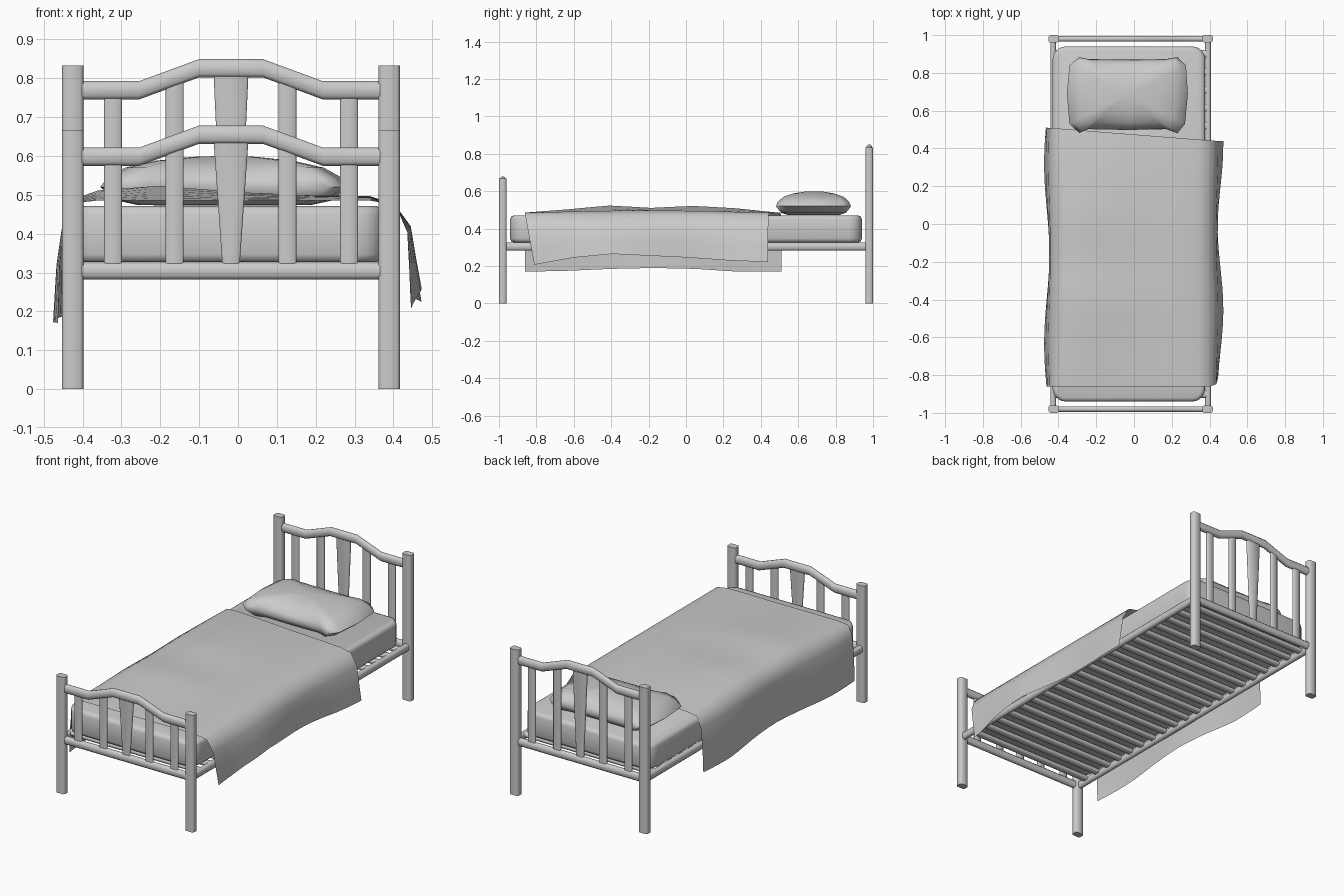
import bpy, bmesh, math
from mathutils import Vector

if "Cube" in bpy.data.objects:
    bpy.data.objects.remove(bpy.data.objects["Cube"])

CX = -0.018  # centre line of the frame


def make(name, verts, faces, smooth=True, angle=50):
    me = bpy.data.meshes.new(name)
    me.from_pydata(verts, [], faces)
    bm = bmesh.new()
    bm.from_mesh(me)
    bmesh.ops.recalc_face_normals(bm, faces=bm.faces)
    bm.to_mesh(me)
    bm.free()
    ob = bpy.data.objects.new(name, me)
    bpy.context.collection.objects.link(ob)
    if smooth:
        bpy.ops.object.select_all(action='DESELECT')
        ob.select_set(True)
        bpy.context.view_layer.objects.active = ob
        bpy.ops.object.shade_smooth_by_angle(angle=math.radians(angle))
    return ob


def loft(name, rings, **kw):
    """Skin closed rings of equal length and cap both ends."""
    n = len(rings[0])
    verts = [p for r in rings for p in r]
    faces = [(i * n + j, i * n + (j + 1) % n, (i + 1) * n + (j + 1) % n, (i + 1) * n + j)
             for i in range(len(rings) - 1) for j in range(n)]
    faces += [tuple(range(n)), tuple(range(len(verts) - n, len(verts)))]
    return make(name, verts, faces, **kw)


def octagon(w, h, c=0.3):
    a, b, k = w / 2, h / 2, c * min(w, h)
    return [(a, b - k), (a - k, b), (k - a, b), (-a, b - k),
            (-a, k - b), (k - a, -b), (a - k, -b), (a, k - b)]


def bar_x(name, path, y, w, h):
    return loft(name, [[(x, y + u, z + v) for u, v in octagon(w, h)] for x, z in path])


def bar_y(name, x, y0, y1, z, w, h):
    return loft(name, [[(x + u, y, z + v) for u, v in octagon(w, h)] for y in (y0, y1)])


def bar_z(name, x, y, ends, d, c=0.25):
    return loft(name, [[(x + u, y + v, z) for u, v in octagon(w, d, c)] for z, w in ends])


# head and foot ends: posts, curved top rail, bottom rail, upright slats
for label, y, post_h, rail in (("foot", -0.98, 0.667, 0.598), ("head", 0.98, 0.833, 0.769)):
    for s, side in ((-1, "left"), (1, "right")):
        bar_z(f"{label}_post_{side}", CX + s * 0.4075, y, [(0, 0.055), (post_h, 0.055)], 0.04, 0.2)
    bump = [(-0.385, 0), (-0.237, 0), (-0.082, 0.057), (0.082, 0.057), (0.237, 0), (0.385, 0)]
    bar_x(f"{label}_top_rail", [(CX + x, rail + dz) for x, dz in bump], y, 0.03, 0.047)
    bar_x(f"{label}_bottom_rail", [(CX - 0.385, 0.304), (CX + 0.385, 0.304)], y, 0.03, 0.043)
    for i, (dx, dz) in enumerate(((-0.304, 0), (-0.145, 0.034), (0.145, 0.034), (0.304, 0))):
        bar_z(f"{label}_slat_{i}", CX + dx, y, [(0.315, 0.046), (rail + dz, 0.046)], 0.016)
    bar_z(f"{label}_centre_slat", CX, y, [(0.315, 0.044), (rail + 0.045, 0.09)], 0.016)

# side rails and bed slats
for s, side in ((-1, "left"), (1, "right")):
    bar_y(f"side_rail_{side}", CX + s * 0.41, -0.965, 0.965, 0.304, 0.03, 0.043)
for i in range(20):
    y = -0.9 + i * 1.8 / 19
    bar_x(f"bed_slat_{i}", [(CX - 0.405, 0.312), (CX + 0.405, 0.312)], y, 0.04, 0.025)


# mattress with rounded corners
def rounded(inset, z, hx=0.404, hy=0.94, r=0.07):
    pts = []
    for q, (sx, sy) in enumerate(((1, 1), (-1, 1), (-1, -1), (1, -1))):
        for k in range(6):
            a = math.radians(q * 90 + k * 18)
            pts.append((-0.027 + sx * (hx - r) + (r - inset) * math.cos(a),
                        sy * (hy - r) + (r - inset) * math.sin(a), z))
    return pts


loft("mattress", [rounded(i, z) for i, z in
                  ((0.02, 0.327), (0.006, 0.332), (0, 0.347), (0, 0.45), (0.006, 0.465), (0.02, 0.471))])

# pillow: one outline pulled in ring by ring
outline = [(0.23, 0.883), (0.275, 0.84), (0.285, 0.69), (0.27, 0.53), (0.23, 0.48), (0.17, 0.502),
           (-0.035, 0.498), (-0.24, 0.502), (-0.29, 0.482), (-0.342, 0.53), (-0.355, 0.69),
           (-0.342, 0.84), (-0.29, 0.883), (-0.24, 0.873), (-0.035, 0.87), (0.17, 0.873)]
levels = ((0.35, 0.472), (0.7, 0.474), (0.86, 0.485), (1, 0.52), (0.94, 0.545),
          (0.8, 0.57), (0.55, 0.588), (0.25, 0.598), (0.05, 0.6))
loft("pillow", [[(-0.035 + (x + 0.035) * s, 0.685 + (y - 0.685) * s, z) for x, y in outline]
                for s, z in levels], angle=70)


# blanket: draped cross-section swept along the bed with soft waves
def lerp_list(vals, t):
    f = t * (len(vals) - 1)
    i = min(int(f), len(vals) - 2)
    return vals[i] + (vals[i + 1] - vals[i]) * (f - i)


section = [(-0.462, 0.175), (-0.458, 0.32), (-0.448, 0.42), (-0.425, 0.48), (-0.36, 0.487), (-0.2, 0.489),
           (0, 0.486), (0.2, 0.486), (0.34, 0.485), (0.405, 0.474), (0.44, 0.41), (0.45, 0.31), (0.458, 0.23)]
left_hem = [0.17, 0.175, 0.185, 0.19, 0.185, 0.17, 0.172]
right_hem = [0.207, 0.245, 0.265, 0.255, 0.245, 0.23, 0.222]
top_wave = [-0.003, 0.008, 0.024, 0.01, 0.022, 0.014, -0.003]
ROWS, COLS = 18, len(section)
verts = []
for r in range(ROWS + 1):
    t = r / ROWS
    for c, (x, z) in enumerate(section):
        u = (x + 0.46) / 0.92
        y0 = -0.86 + 0.05 * max(0, 0.474 - z) / 0.25 * (c > 8)
        y = y0 + (0.51 - 0.072 * u - y0) * t
        if c < 3:
            x += 0.014 * math.sin(t * 9 + 0.1) * -(3 - c) / 3
            z = 0.46 - (0.46 - z) * (0.46 - lerp_list(left_hem, t)) / 0.285
        elif c > 9:
            x += 0.015 * math.sin(t * 9 - 1.0) * (c - 9) / 3
            z = 0.474 - (0.474 - z) * (0.474 - lerp_list(right_hem, t)) / 0.244
        else:
            z += lerp_list(top_wave, t) * math.exp(-((x + 0.2) / 0.22) ** 2)
            z += 0.012 * math.sin(math.pi * t) * (3 < c < 9)
        verts.append((x, y, z))
faces = [(r * COLS + c, r * COLS + c + 1, (r + 1) * COLS + c + 1, (r + 1) * COLS + c)
         for r in range(ROWS) for c in range(COLS - 1)]
make("blanket", verts, faces, angle=80)
